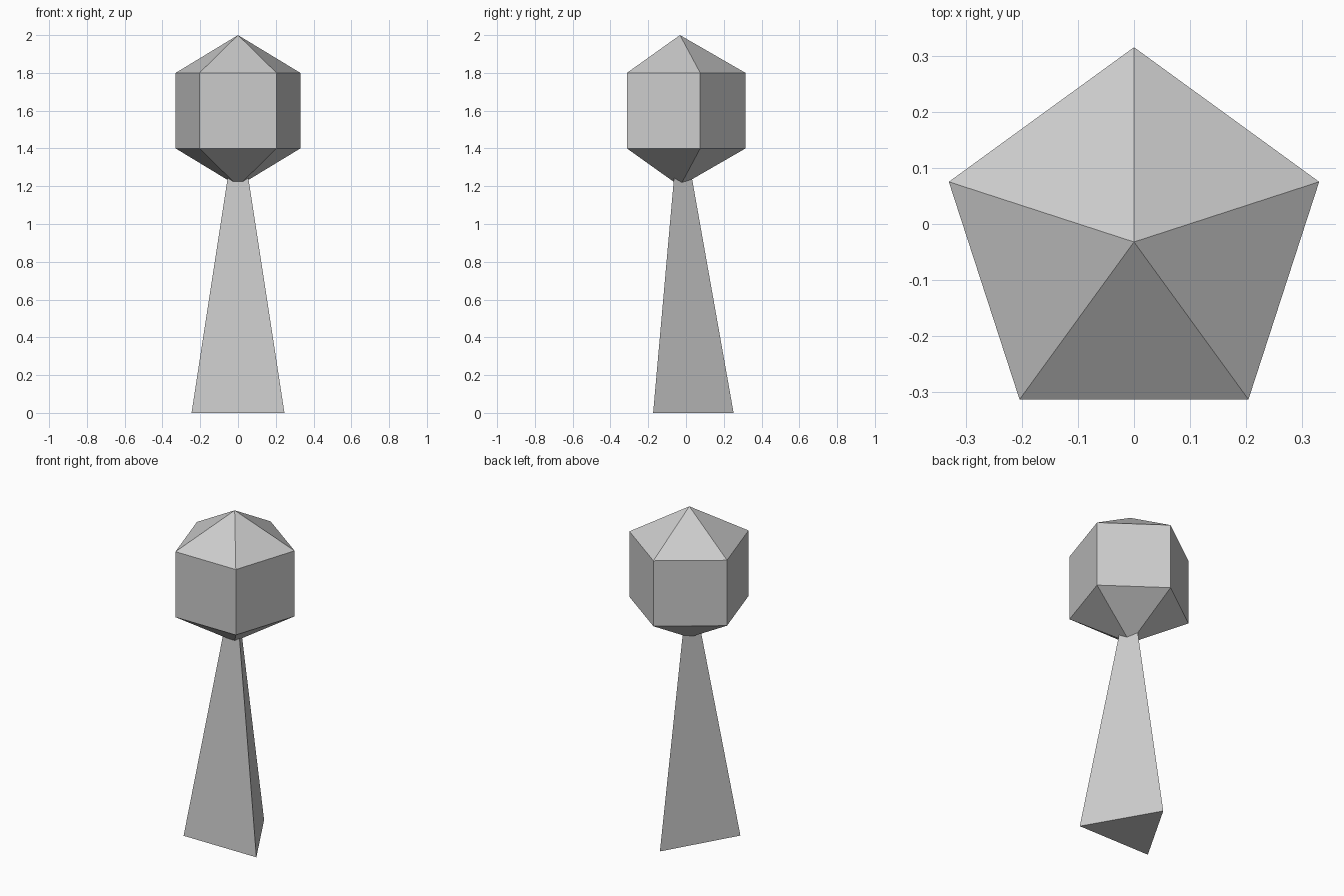
import bpy, bmesh
from mathutils import Matrix

if "Cube" in bpy.data.objects:
    bpy.data.objects.remove(bpy.data.objects["Cube"])

AXIS_Y = -0.032  # shared vertical axis of head and handle


def prism(name, sides, r_bottom, r_top, z0, z1, tip=0.0):
    """Upright prism or pyramid with a corner toward +y; tip adds points on both caps."""
    bm = bmesh.new()
    bmesh.ops.create_cone(bm, cap_ends=True, cap_tris=False, segments=sides,
                          radius1=r_bottom, radius2=r_top, depth=z1 - z0,
                          matrix=Matrix.Translation((0, AXIS_Y, (z0 + z1) / 2)))
    bmesh.ops.remove_doubles(bm, verts=bm.verts, dist=1e-5)
    if tip:
        caps = [f for f in bm.faces if len(f.verts) == sides]
        for v in bmesh.ops.poke(bm, faces=caps)["verts"]:
            v.co.z += tip if v.co.z > (z0 + z1) / 2 else -tip
    bmesh.ops.recalc_face_normals(bm, faces=bm.faces)
    mesh = bpy.data.meshes.new(name)
    bm.to_mesh(mesh)
    bm.free()
    obj = bpy.data.objects.new(name, mesh)
    bpy.context.collection.objects.link(obj)
    return obj


# Five-sided head with pointed top and bottom
prism("head", 5, 0.347, 0.347, 1.4, 1.8, tip=0.2)

# Three-sided tapering handle running up into the head
prism("handle", 3, 0.284, 0.0, 0.0, 1.6)
